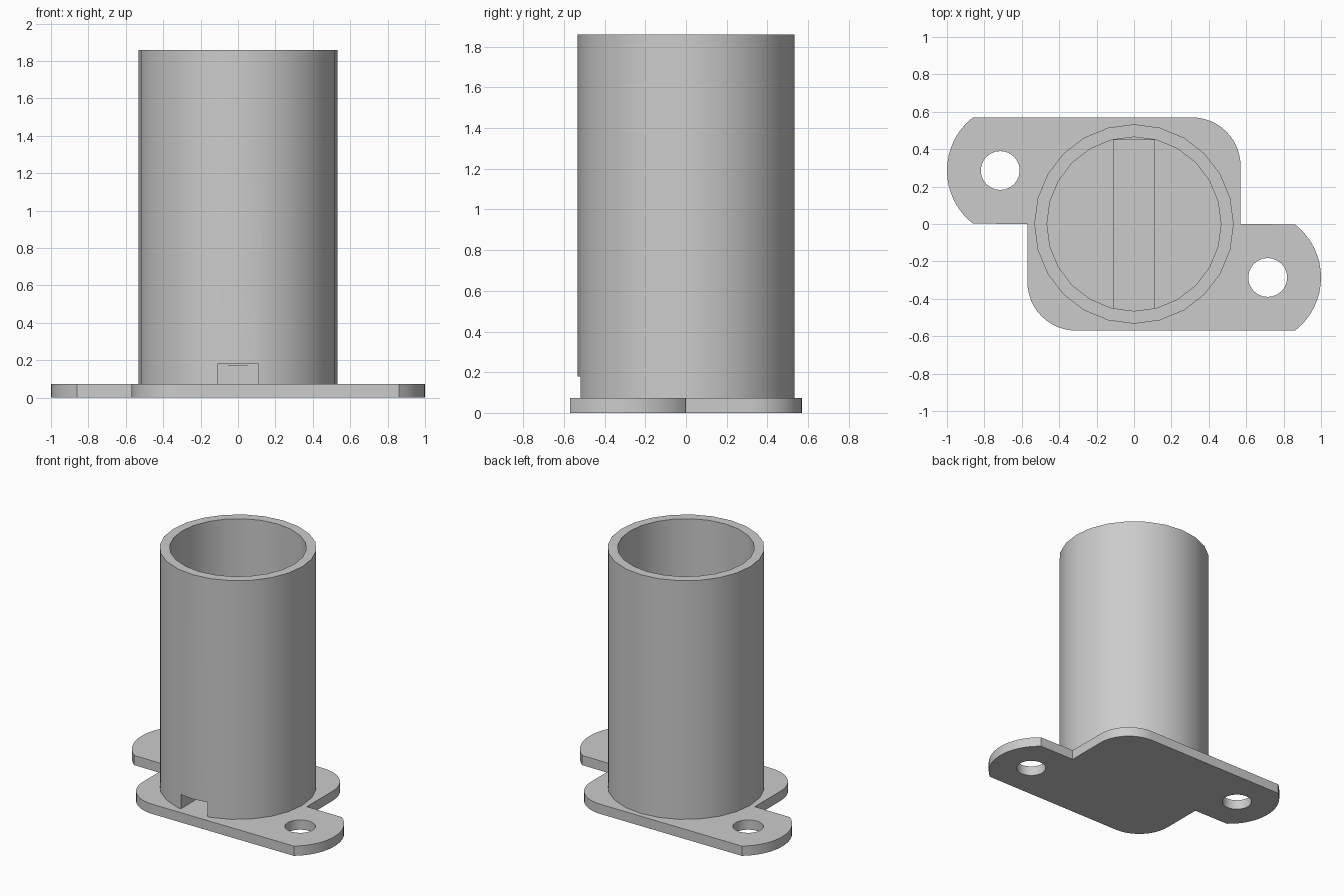
import bpy, bmesh
from math import cos, sin, pi, radians
from mathutils import Matrix

PLATE_TOP, TUBE_TOP, FLOOR, SLOT_TOP = 0.073, 1.86, 0.175, 0.18
OUTER, INNER, SIDES = 0.533, 0.465, 24

cube = bpy.data.objects.get("Cube")
if cube:
    bpy.data.objects.remove(cube, do_unlink=True)

grey = bpy.data.materials.new("plain_grey")
grey.use_nodes = True
colour = (0.6, 0.6, 0.6, 1)
grey.diffuse_color = colour
grey.node_tree.nodes["Principled BSDF"].inputs["Base Color"].default_value = colour


def add(name, data):
    obj = bpy.data.objects.new(name, data)
    bpy.context.collection.objects.link(obj)
    data.materials.append(grey)
    return obj


def select(obj):
    bpy.ops.object.select_all(action="DESELECT")
    obj.select_set(True)
    bpy.context.view_layer.objects.active = obj


def arc(cx, cy, r, start, end, steps):
    angles = [radians(start + (end - start) * i / steps) for i in range(steps + 1)]
    return [(cx + r * cos(a), cy + r * sin(a)) for a in angles]


def add_outline(curve, points):
    spline = curve.splines.new("POLY")
    spline.points.add(len(points) - 1)
    for p, (x, y) in zip(spline.points, points):
        p.co = (x, y, 0, 1)
    spline.use_cyclic_u = True


# Base plate: one half outline, repeated by a half turn, with two screw holes
half = [(0.57, 0.0)] + arc(0.31, 0.31, 0.26, 0, 90, 12) + arc(-0.64, 0.286, 0.36, 128, 232, 16)
half = [(x, min(0.57, max(0.0, y))) for x, y in half]
hole = arc(-0.715, 0.286, 0.104, 0, 345, 23)
outline = bpy.data.curves.new("base_plate", "CURVE")
outline.dimensions = "2D"
outline.fill_mode = "BOTH"
outline.extrude = PLATE_TOP / 2
add_outline(outline, half + [(-x, -y) for x, y in half])
for turn in (1, -1):
    add_outline(outline, [(turn * x, turn * y) for x, y in hole])
plate = add("base_plate", outline)
plate.location.z = PLATE_TOP / 2
select(plate)
bpy.ops.object.convert(target="MESH")
bm = bmesh.new()
bm.from_mesh(plate.data)
bmesh.ops.remove_doubles(bm, verts=bm.verts, dist=0.0005)
bmesh.ops.recalc_face_normals(bm, faces=bm.faces)
bm.to_mesh(plate.data)
bm.free()
bpy.ops.object.shade_smooth_by_angle(angle=radians(30))

# Tube: a lathed cup with a raised floor
profile = [(0, PLATE_TOP), (OUTER, PLATE_TOP), (OUTER, TUBE_TOP),
           (INNER, TUBE_TOP), (INNER, FLOOR), (0, FLOOR)]
bm = bmesh.new()
verts = [bm.verts.new((r, 0, z)) for r, z in profile]
edges = [bm.edges.new(pair) for pair in zip(verts, verts[1:])]
bmesh.ops.spin(bm, geom=verts + edges, cent=(0, 0, 0), axis=(0, 0, 1),
               angle=2 * pi, steps=SIDES, use_merge=True)
bmesh.ops.remove_doubles(bm, verts=bm.verts, dist=0.0005)
bmesh.ops.recalc_face_normals(bm, faces=bm.faces)
mesh = bpy.data.meshes.new("tube")
bm.to_mesh(mesh)
bm.free()
tube = add("tube", mesh)

# Slot: cut through the front wall and along the cup floor
y0, y1, z0 = -0.7, 0.45, 0.05
bm = bmesh.new()
bmesh.ops.create_cube(bm, size=1, matrix=Matrix.Translation((0, (y0 + y1) / 2, (z0 + SLOT_TOP) / 2))
                      @ Matrix.Diagonal((0.22, y1 - y0, SLOT_TOP - z0, 1)))
mesh = bpy.data.meshes.new("slot_cutter")
bm.to_mesh(mesh)
bm.free()
cutter = add("slot_cutter", mesh)
cutter.hide_render = True
cutter.display_type = "WIRE"

cut = tube.modifiers.new("slot", "BOOLEAN")
cut.object = cutter
cut.solver = "EXACT"
select(tube)
bpy.ops.object.modifier_apply(modifier=cut.name)
bpy.data.objects.remove(cutter, do_unlink=True)
bpy.ops.object.shade_smooth_by_angle(angle=radians(30))
